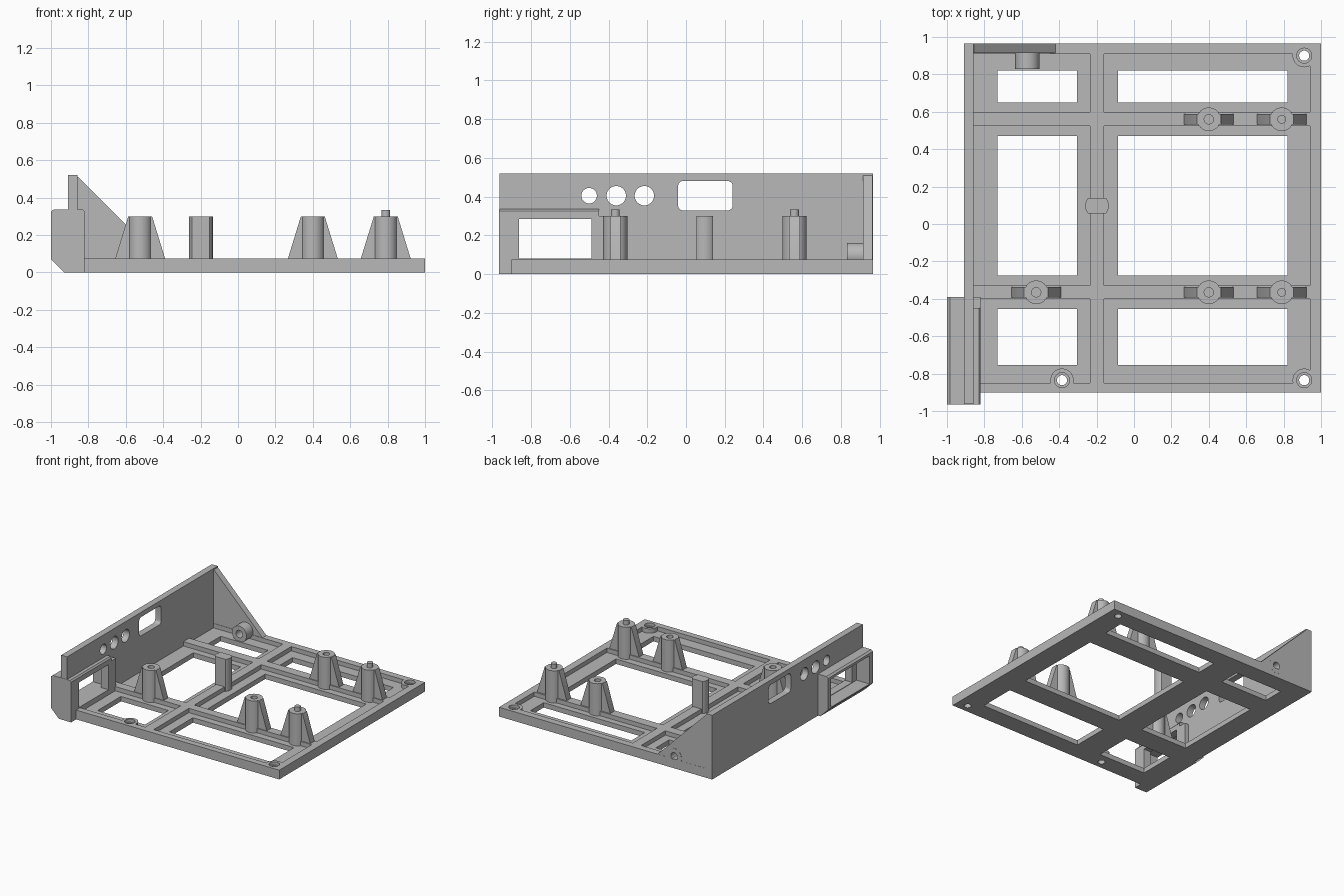
import bpy
import bmesh
from math import cos, sin, pi, radians
from mathutils import Matrix, Vector

default = bpy.data.objects.get("Cube")
if default:
    bpy.data.objects.remove(default)

grey = bpy.data.materials.new("plain grey")
grey.use_nodes = True
colour = (0.48, 0.48, 0.48, 1)
grey.diffuse_color = colour
grey.node_tree.nodes["Principled BSDF"].inputs["Base Color"].default_value = colour


def finish(name, bm):
    bmesh.ops.recalc_face_normals(bm, faces=bm.faces)
    mesh = bpy.data.meshes.new(name)
    bm.to_mesh(mesh)
    bm.free()
    mesh.materials.append(grey)
    ob = bpy.data.objects.new(name, mesh)
    bpy.context.collection.objects.link(ob)
    return ob


def boxes(name, ranges):
    """One mesh of boxes, each given as x, y and z ranges."""
    bm = bmesh.new()
    for r in ranges:
        size = [b - a for a, b in r]
        mid = [(a + b) / 2 for a, b in r]
        bmesh.ops.create_cube(bm, size=1, matrix=Matrix.Translation(mid) @ Matrix.Diagonal((*size, 1)))
    return finish(name, bm)


def cylinders(name, centres, radius, length, axis="Z"):
    turn = {"X": Matrix.Rotation(pi / 2, 4, "Y"), "Y": Matrix.Rotation(pi / 2, 4, "X"),
            "Z": Matrix.Identity(4)}[axis]
    bm = bmesh.new()
    for c in centres:
        bmesh.ops.create_cone(bm, cap_ends=True, segments=40, radius1=radius, radius2=radius,
                              depth=length, matrix=Matrix.Translation(c) @ turn)
    return finish(name, bm)


def prism(name, points, axis, start, end):
    """Extrude a flat outline along x or y; points are (y, z) or (x, z)."""
    bm = bmesh.new()
    place = (lambda p: (start, *p)) if axis == "X" else (lambda p: (p[0], start, p[1]))
    face = bm.faces.new([bm.verts.new(place(p)) for p in points])
    new = bmesh.ops.extrude_face_region(bm, geom=[face])["geom"]
    shift = Vector((end - start, 0, 0) if axis == "X" else (0, end - start, 0))
    bmesh.ops.translate(bm, vec=shift, verts=[v for v in new if isinstance(v, bmesh.types.BMVert)])
    return finish(name, bm)


def combine(ob, other, operation="DIFFERENCE", keep=False):
    mod = ob.modifiers.new("join", "BOOLEAN")
    mod.operation, mod.object, mod.solver = operation, other, "EXACT"
    bpy.context.view_layer.update()
    graph = bpy.context.evaluated_depsgraph_get()
    mesh = bpy.data.meshes.new_from_object(ob.evaluated_get(graph))
    ob.modifiers.clear()
    ob.data = mesh
    if not keep:
        bpy.data.objects.remove(other)


def smooth(ob):
    bpy.ops.object.select_all(action="DESELECT")
    ob.select_set(True)
    bpy.context.view_layer.objects.active = ob
    bpy.ops.object.shade_smooth_by_angle(angle=radians(25))


# Base plate with recessed bays, open windows and screw holes
TOP = 0.075
plate = boxes("base_plate", [((-0.91, 1), (-0.9, 0.965), (0, TOP))])
screws = [(0.91, 0.9, 0.05), (0.91, -0.835, 0.05), (-0.385, -0.835, 0.05)]
bays = boxes("bay_cutter", [(x, y, (0.04, 0.2)) for x in ((-0.857, -0.235), (-0.16, 0.94))
                            for y in ((-0.85, -0.4), (-0.33, 0.525), (0.6, 0.91))])
combine(bays, cylinders("pad_cutter", screws, 0.062, 0.6))
combine(plate, bays)
combine(plate, boxes("window_cutter", [(x, y, (-0.1, 0.2)) for x in ((-0.73, -0.305), (-0.085, 0.82))
                                       for y in ((-0.755, -0.455), (-0.275, 0.47), (0.65, 0.82))]))
combine(plate, cylinders("screw_cutter", screws, 0.027, 0.4))
combine(plate, cylinders("screw_head_cutter", [(x, y, 0.1) for x, y, z in screws], 0.04, 0.1))
smooth(plate)

# Side wall with three round ports and a rounded slot
wall = boxes("side_wall", [((-0.91, -0.857), (-0.963, 0.965), (0, 0.52))])
for y, r in ((-0.5, 0.04), (-0.36, 0.05), (-0.215, 0.05)):
    combine(wall, cylinders("port_cutter", [(-0.88, y, 0.405)], r, 0.3, "X"))
slot = []
for i, (cy, cz) in enumerate(((0.215, 0.455), (-0.015, 0.455), (-0.015, 0.355), (0.215, 0.355))):
    for k in range(6):
        a = (i + k / 5) * pi / 2
        slot.append((cy + 0.026 * cos(a), cz + 0.026 * sin(a)))
combine(wall, prism("slot_cutter", slot, "X", -1, -0.8))

# Socket housing on the wall, hollowed from outside
housing = prism("socket_housing", [(-1, 0.07), (-0.93, 0), (-0.82, 0), (-0.82, 0.325), (-0.83, 0.337),
                                   (-0.985, 0.337), (-1, 0.325)], "Y", -0.965, -0.39)
combine(housing, boxes("step_cutter", [((-0.857, -0.8), (-0.45, -0.3), (0.3, 0.4))]))
pocket = boxes("pocket_cutter", [((-1.1, -0.885), (-0.92, -0.43), (0.078, 0.305))])
opening = boxes("opening_cutter", [((-1.1, -0.7), (-0.863, -0.487), (0.082, 0.285))])
for part in (housing, wall):
    combine(part, pocket, keep=True)
    combine(part, opening, keep=True)
for cutter in (pocket, opening):
    bpy.data.objects.remove(cutter)
smooth(wall)

# Corner brace with a screw boss
brace = prism("corner_brace", [(-0.88, 0), (-0.42, 0), (-0.42, TOP), (-0.855, 0.51), (-0.88, 0.51)],
              "Y", 0.913, 0.964)
combine(brace, cylinders("boss", [(-0.57, 0.898, 0.097)], 0.065, 0.136, "Y"), "UNION")
hole = cylinders("boss_cutter", [(-0.57, 0.9, 0.097)], 0.03, 0.4, "Y")
combine(brace, hole)
smooth(brace)


# Standoff posts with tapered fins
def standoff(name):
    post = cylinders(name, [(0, 0, 0.17)], 0.063, 0.26)
    fin = prism("fin", [(-0.133, 0.042), (0.133, 0.042), (0.133, TOP), (0.064, 0.299), (-0.064, 0.299),
                        (-0.133, TOP)], "Y", -0.028, 0.028)
    combine(post, fin, "UNION")
    return post


holed = standoff("holed_standoff")
combine(holed, cylinders("bore_cutter", [(0, 0, 0.3)], 0.025, 0.2))
pinned = standoff("pinned_standoff")
combine(pinned, cylinders("pin", [(0, 0, 0.305)], 0.023, 0.06), "UNION")
narrow = standoff("narrow_standoff")
narrow.rotation_euler.z = pi / 2
combine(narrow, boxes("side_cutter", [((-0.2, 0.2), y, (0, 0.5)) for y in ((-0.2, -0.042), (0.042, 0.2))]))
narrow.location = (-0.198, 0.097, 0)
for post in (holed, pinned, narrow):
    smooth(post)

for post, spots in ((holed, ((0.4, 0.56), (0.4, -0.365), (-0.523, -0.365))),
                    (pinned, ((0.79, 0.56), (0.79, -0.365)))):
    post.location = (*spots[0], 0)
    for x, y in spots[1:]:
        twin = post.copy()
        twin.location = (x, y, 0)
        bpy.context.collection.objects.link(twin)
